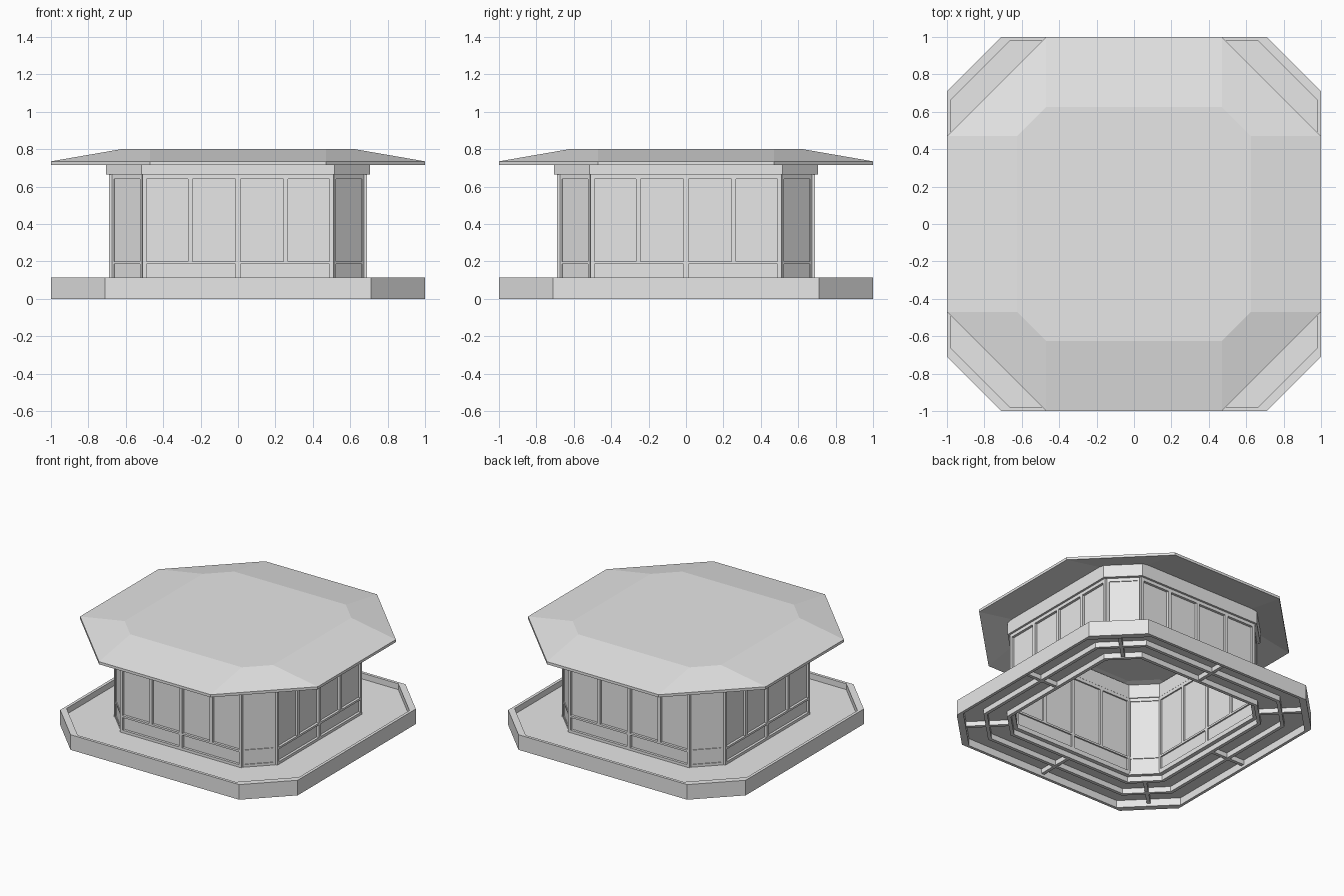
import bpy, bmesh, math
from mathutils import Matrix, Vector

cube = bpy.data.objects.get("Cube")
if cube:
    bpy.data.objects.remove(cube, do_unlink=True)

grey = bpy.data.materials.new("light_grey")
grey.use_nodes = True
colour = (0.8, 0.8, 0.8, 1)
grey.diffuse_color = colour
grey.node_tree.nodes["Principled BSDF"].inputs["Base Color"].default_value = colour


def finish(name, bm):
    bmesh.ops.recalc_face_normals(bm, faces=bm.faces)
    mesh = bpy.data.meshes.new(name)
    bm.to_mesh(mesh)
    bm.free()
    mesh.materials.append(grey)
    obj = bpy.data.objects.new(name, mesh)
    bpy.context.collection.objects.link(obj)
    return obj


def octagon(bm, r, c, z):
    """Loop of eight points: r is the half width, c the half length of a straight side."""
    pts = [(r, -c), (r, c), (c, r), (-c, r), (-r, c), (-r, -c), (-c, -r), (c, -r)]
    return [bm.verts.new((x, y, z)) for x, y in pts]


def octagon_body(name, sections, closed=True):
    """Skin a run of octagons; closed makes a ring, otherwise both ends are capped."""
    bm = bmesh.new()
    loops = [octagon(bm, *s) for s in sections]
    pairs = list(zip(loops, loops[1:]))
    if closed:
        pairs.append((loops[-1], loops[0]))
    else:
        bm.faces.new(loops[0])
        bm.faces.new(loops[-1])
    for a, b in pairs:
        for i in range(8):
            j = (i + 1) % 8
            bm.faces.new((a[i], a[j], b[j], b[i]))
    return finish(name, bm)


def ring(name, outer, inner, z0, z1):
    return octagon_body(name, [(*outer, z0), (*outer, z1), (*inner, z1), (*inner, z0)])


def add_box(bm, angle, u, v, z):
    """Box given by ranges along a side (u), outward from the centre (v) and in height (z)."""
    size = Matrix.Diagonal((v[1] - v[0], u[1] - u[0], z[1] - z[0], 1))
    centre = Vector((sum(v) / 2, sum(u) / 2, sum(z) / 2))
    turn = Matrix.Rotation(angle, 4, 'Z')
    bmesh.ops.create_cube(bm, size=1, matrix=turn @ Matrix.Translation(centre) @ size)


# Base: outer curb, deck and the beams under it
DECK = 0.07
ring("base_curb", (1, 0.71), (0.978, 0.665), 0, 0.115)
ring("deck", (0.985, 0.68), (0.65, 0.502), DECK - 0.015, DECK)
ring("middle_deck_beam", (0.85, 0.6), (0.825, 0.59), 0.015, DECK - 0.01)
ring("inner_deck_beam", (0.705, 0.52), (0.68, 0.51), 0.015, DECK - 0.01)

bm = bmesh.new()
for k in range(8):
    reach = (0.69, 0.985) if k % 2 == 0 else (0.855, 1.17)
    add_box(bm, k * math.pi / 4, (-0.0125, 0.0125), reach, (0.02, DECK - 0.01))
finish("deck_joists", bm)

# Walls: thin panel shell, framed on every side
WALL, SIDE = 0.67, 0.51
ring("wall_panels", (WALL, SIDE), (WALL - 0.008, SIDE - 0.003), DECK - 0.01, 0.7)


def wall_frame(name, k, half, distance, depth, bar, mullions):
    bm = bmesh.new()
    angle = k * math.pi / 4
    v = (distance - depth, distance + depth)
    inside = half - bar
    for s in (-1, 1):
        u = sorted((s * inside, s * half))
        add_box(bm, angle, u, v, (DECK, 0.68))
    for z in ((DECK, DECK + 0.02), (0.185, 0.2), (0.64, 0.68)):
        add_box(bm, angle, (-inside, inside), v, z)
    for m in mullions:
        add_box(bm, angle, (m - 0.0125, m + 0.0125), v, (0.2, 0.64))
    if mullions:
        add_box(bm, angle, (-0.0125, 0.0125), v, (DECK + 0.02, 0.185))
    finish(name, bm)


sides = ("left", "back", "right", "front")
corners = ("back_left", "back_right", "front_right", "front_left")
for i in range(4):
    wall_frame(sides[i] + "_window_frame", 2 * i, SIDE, WALL, 0.019, 0.02, (-0.255, 0, 0.255))
    wall_frame(corners[i] + "_corner_frame", 2 * i + 1, (WALL - SIDE) / math.sqrt(2),
               (WALL + SIDE) / math.sqrt(2) - 0.004, 0.01, 0.015, ())

# Cornice and overhanging hollow roof
ring("cornice", (0.705, 0.515), (0.65, 0.5), 0.665, 0.768)
EDGE, CREST = (1, 0.47), (0.625, 0.47)
octagon_body("roof", [(*CREST, 0.78), (*EDGE, 0.715), (*EDGE, 0.735), (*CREST, 0.8)], closed=False)
